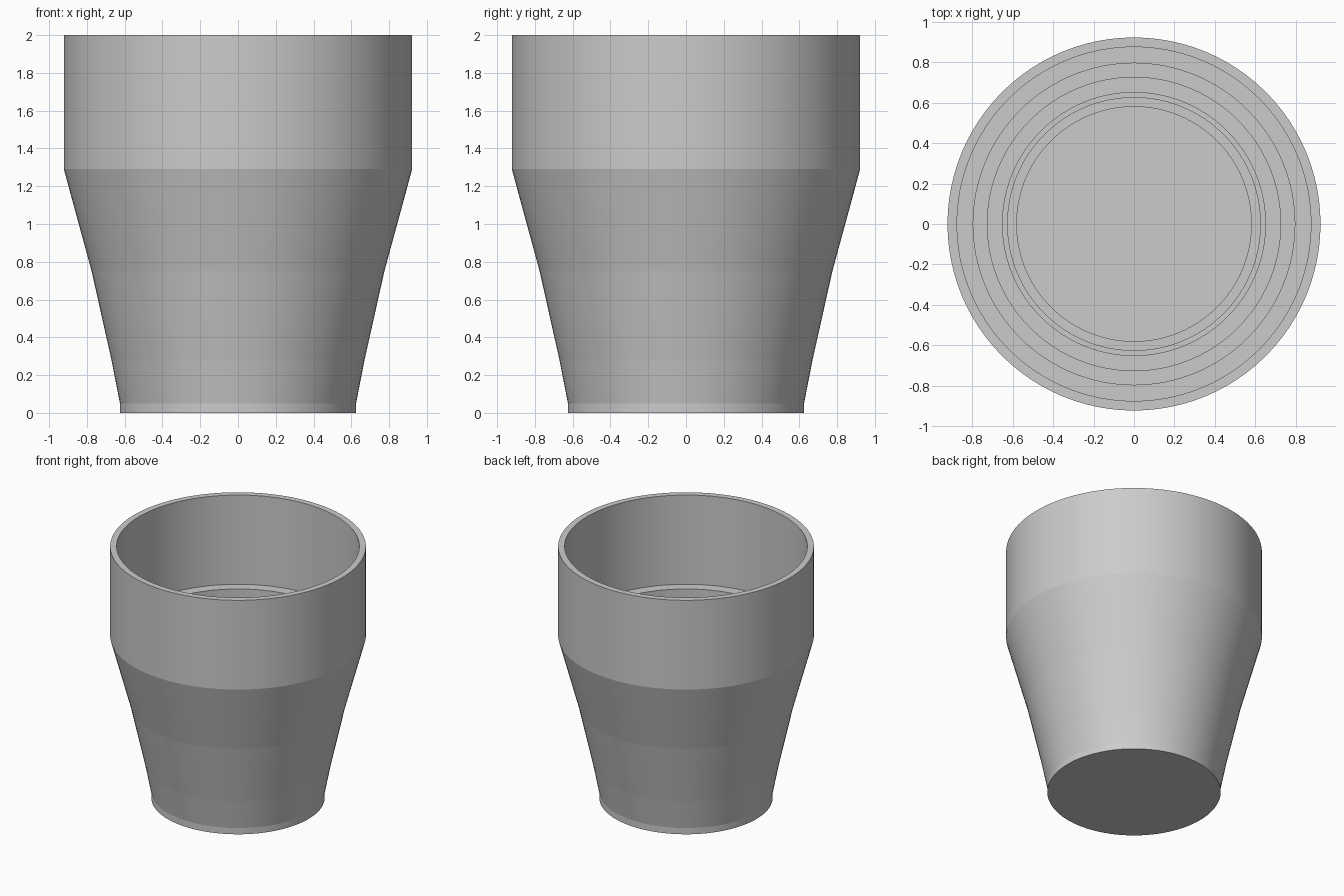
import bpy
import bmesh
import math
from mathutils import Vector

cube = bpy.data.objects.get("Cube")
if cube:
    bpy.data.objects.remove(cube, do_unlink=True)

SEGMENTS = 96
HEIGHT = 2.0

# One plain grey for the whole cup
grey = bpy.data.materials.new("light_grey")
grey.use_nodes = True
colour = (0.6, 0.6, 0.6, 1)
grey.diffuse_color = colour
grey.node_tree.nodes["Principled BSDF"].inputs["Base Color"].default_value = colour

# Outer wall from the base up to the rim, as (radius, height)
outer = [(0, 0), (0.625, 0), (0.625, 0.05), (0.67, 0.28),
         (0.775, 0.75), (0.922, 1.29), (0.922, HEIGHT)]

# Stepped bore: straight walls, each ending on a flat ledge
steps = [(0.875, 1.29), (0.795, 1.02), (0.725, 0.75),
         (0.65, 0.4), (0.625, 0.28), (0.58, 0.05)]
inner = []
top = HEIGHT
for radius, ledge in steps:
    inner += [(radius, top), (radius, ledge)]
    top = ledge
inner.append((0, top))

# Revolve the closed profile around the z axis
bm = bmesh.new()
verts = [bm.verts.new((r, 0, z)) for r, z in outer + inner]
edges = [bm.edges.new(pair) for pair in zip(verts, verts[1:])]
bmesh.ops.spin(bm, geom=verts + edges, cent=(0, 0, 0), axis=(0, 0, 1),
               angle=math.tau, steps=SEGMENTS)
bmesh.ops.remove_doubles(bm, verts=bm.verts, dist=0.0001)
bmesh.ops.recalc_face_normals(bm, faces=bm.faces)

# Smooth around the axis, crisp along every ring
for face in bm.faces:
    face.smooth = True
for edge in bm.edges:
    a, b = (v.co for v in edge.verts)
    is_ring = abs(a.z - b.z) < 0.001 and min(a.xy.length, b.xy.length) > 0.01
    on_rings = abs(a.xy.length - b.xy.length) < 0.001
    edge.smooth = not (is_ring and on_rings)

mesh = bpy.data.meshes.new("stepped_cup")
bm.to_mesh(mesh)
bm.free()
mesh.materials.append(grey)
cup = bpy.data.objects.new("stepped_cup", mesh)
bpy.context.collection.objects.link(cup)
